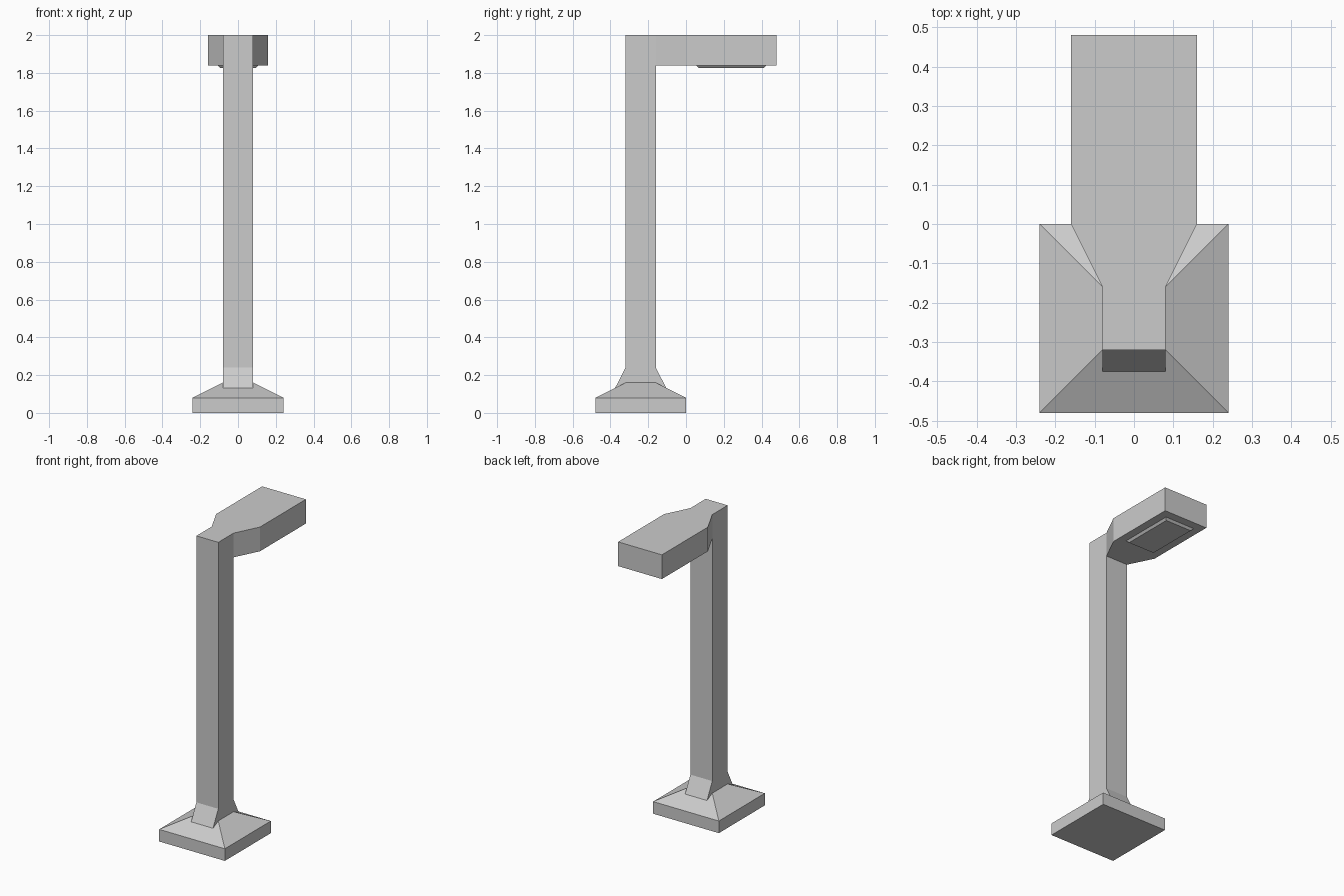
import bpy
from mathutils import Vector

if "Cube" in bpy.data.objects:
    bpy.data.objects.remove(bpy.data.objects["Cube"])


def mesh_object(name, verts, faces):
    mesh = bpy.data.meshes.new(name)
    mesh.from_pydata(verts, [], faces)
    mesh.update()
    obj = bpy.data.objects.new(name, mesh)
    bpy.context.collection.objects.link(obj)
    return obj


def rect(x, y0, y1, z):
    """Counter-clockwise rectangle, symmetric about x = 0."""
    return [Vector(p) for p in ((-x, y0, z), (x, y0, z), (x, y1, z), (-x, y1, z))]


def loft(name, rings):
    """Closed solid through rings listed from bottom to top."""
    n = len(rings[0])
    verts = [v for ring in rings for v in ring]
    faces = [list(range(n))[::-1], [len(verts) - n + i for i in range(n)]]
    for r in range(len(rings) - 1):
        a, b = r * n, (r + 1) * n
        for i in range(n):
            j = (i + 1) % n
            faces.append([a + i, a + j, b + j, b + i])
    return mesh_object(name, verts, faces)


POST_Y = -0.24   # post centre line
H = 0.08         # post half width

# Foot: square slab with a sloped top
loft("base", [rect(0.24, -0.48, 0, 0), rect(0.24, -0.48, 0, 0.08),
              rect(H, POST_Y - H, POST_Y + H, 0.16)])

# Upright post, open onto the base
loft("post", [rect(H, POST_Y - H, POST_Y + H, 0.16),
              rect(H, POST_Y - H, POST_Y + H, 2.0)])

# Triangular braces at the front and back of the post
for name, s in (("front_brace", -1), ("back_brace", 1)):
    profile = [(H, 0.16), (H + 0.055, 0.1325), (H, 0.24)]
    ends = [[Vector((x, POST_Y + s * d, z)) for d, z in profile]
            for x in ((-H, H) if s > 0 else (H, -H))]
    loft(name, ends)

# Lamp head: flares out from the post, then runs straight
outline = [(-H, -0.16), (H, -0.16), (0.16, 0), (0.16, 0.48), (-0.16, 0.48), (-0.16, 0)]
loft("lamp_head", [[Vector((x, y, z)) for x, y in outline] for z in (1.84, 2.0)])

# Light panel under the head, with chamfered edges
loft("light_panel", [rect(0.095, 0.067, 0.413, 1.826), rect(0.107, 0.055, 0.425, 1.84)])
